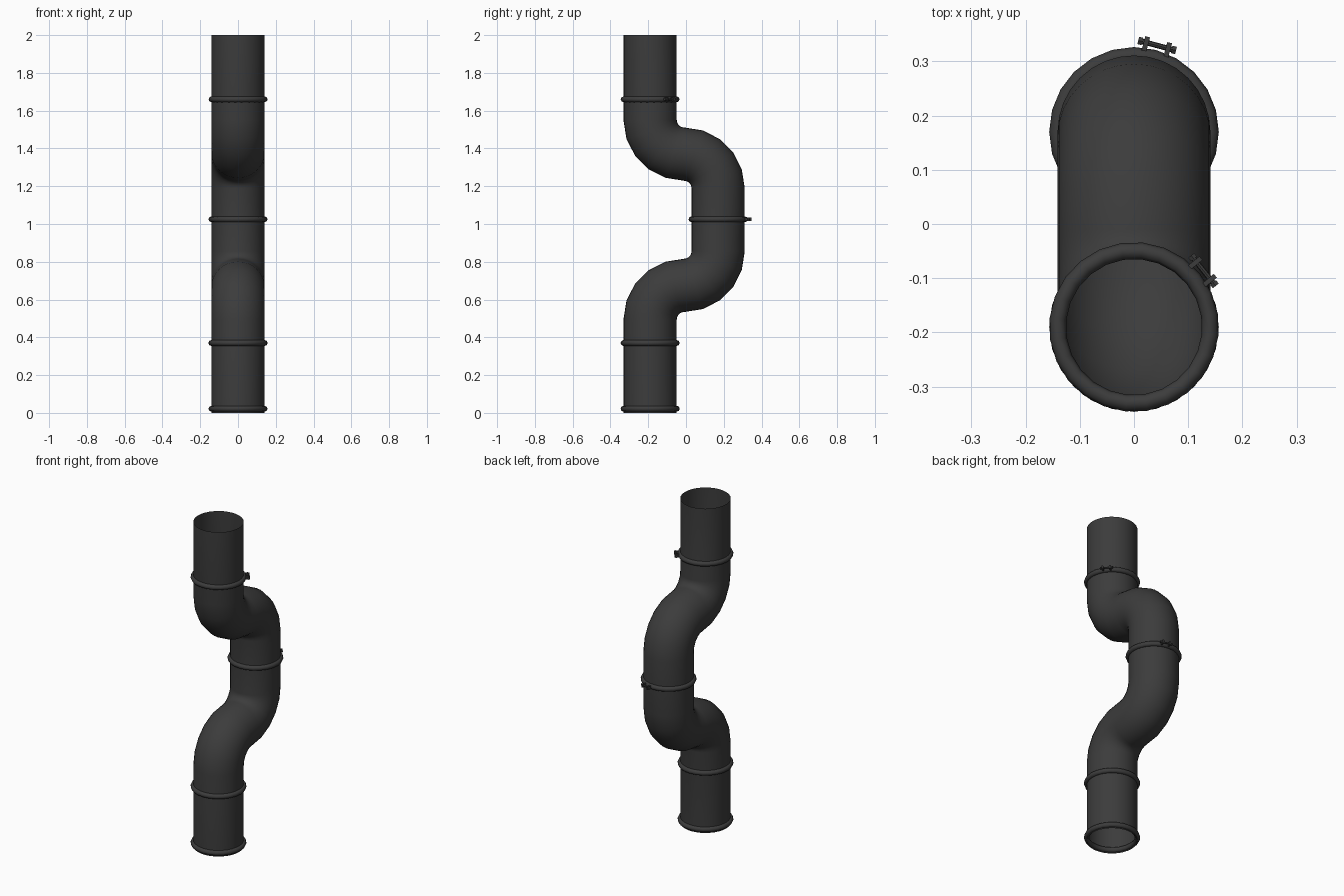
import bpy, bmesh
from math import sin, cos, pi, radians
from mathutils import Matrix, Vector

cube = bpy.data.objects.get("Cube")
if cube:
    bpy.data.objects.remove(cube)

mat = bpy.data.materials.new("dark grey metal")
mat.use_nodes = True
colour = (0.045, 0.045, 0.045, 1)
mat.diffuse_color = colour
mat.node_tree.nodes["Principled BSDF"].inputs["Base Color"].default_value = colour

FRONT, BACK = -0.19, 0.17      # axis positions of the offset pipe runs
PIPE_R, BEND_R = 0.141, 0.18
SIDES, STEPS = 32, 5


def finish(name, bm, angle=40):
    bmesh.ops.recalc_face_normals(bm, faces=bm.faces)
    mesh = bpy.data.meshes.new(name)
    bm.to_mesh(mesh)
    bm.free()
    mesh.materials.append(mat)
    ob = bpy.data.objects.new(name, mesh)
    bpy.context.collection.objects.link(ob)
    bpy.ops.object.select_all(action='DESELECT')
    ob.select_set(True)
    bpy.context.view_layer.objects.active = ob
    bpy.ops.object.shade_smooth_by_angle(angle=radians(angle))
    return ob


def s_bend(y0, y1, mid_z):
    """Path points (y, z, tilt) for two opposed quarter bends."""
    s = 1 if y1 > y0 else -1
    angles = [pi / 2 * i / STEPS for i in range(STEPS + 1)]
    rise = [(y0 + s * BEND_R * (1 - cos(a)),
             mid_z - BEND_R + BEND_R * sin(a), s * a) for a in angles]
    level = [(y1 - s * BEND_R * (1 - cos(a)),
              mid_z + BEND_R - BEND_R * sin(a), s * a) for a in reversed(angles)]
    return rise + level[1:]


# Open pipe swept along its double offset
path = ([(FRONT, 0, 0)] + s_bend(FRONT, BACK, 0.675)
        + s_bend(BACK, FRONT, 1.37) + [(FRONT, 2, 0)])
bm = bmesh.new()
rings = []
for y, z, tilt in path:
    ring = []
    for i in range(SIDES):
        a = 2 * pi * i / SIDES
        r = PIPE_R * sin(a)
        ring.append(bm.verts.new((PIPE_R * cos(a), y + r * cos(tilt), z - r * sin(tilt))))
    rings.append(ring)
for lower, upper in zip(rings, rings[1:]):
    for i in range(SIDES):
        j = (i + 1) % SIDES
        bm.faces.new((lower[i], lower[j], upper[j], upper[i]))
finish("pipe", bm)


# Rounded bands around the pipe
def band(name, y, z, turn=0):
    bpy.ops.mesh.primitive_torus_add(
        major_segments=24, minor_segments=8, major_radius=PIPE_R,
        minor_radius=0.0155, location=(0, y, z), rotation=(0, 0, radians(turn)))
    ob = bpy.context.object
    ob.name = name
    ob.data.materials.append(mat)
    bpy.ops.object.shade_smooth_by_angle(angle=radians(50))


# Tightening bolt: rod, two lugs and end heads, tangent to the band
def bolt(name, y, z, direction):
    bm = bmesh.new()
    along = Matrix.Rotation(pi / 2, 4, 'X')

    def rod(radius, length, offset, sides):
        bmesh.ops.create_cone(bm, cap_ends=True, segments=sides,
                              radius1=radius, radius2=radius, depth=length,
                              matrix=Matrix.Translation((0, offset, 0)) @ along)

    rod(0.005, 0.06, 0, 8)
    for side in (-1, 1):
        rod(0.008, 0.008, side * 0.032, 6)
        bmesh.ops.create_cube(
            bm, size=1, matrix=Matrix.Translation((-0.003, side * 0.021, 0))
            @ Matrix.Diagonal((0.028, 0.009, 0.02, 1)))
    ob = finish(name, bm, 30)
    a = radians(direction)
    ob.location = Vector((0.165 * cos(a), y + 0.165 * sin(a), z))
    ob.rotation_euler.z = a


band("bottom_rim", FRONT, 0.022)
band("lower_clamp", FRONT, 0.37)
band("middle_clamp", BACK, 1.025, 75)
band("upper_clamp", FRONT, 1.66, 39)
bolt("middle_clamp_bolt", BACK, 1.025, 75)
bolt("upper_clamp_bolt", FRONT, 1.66, 39)
